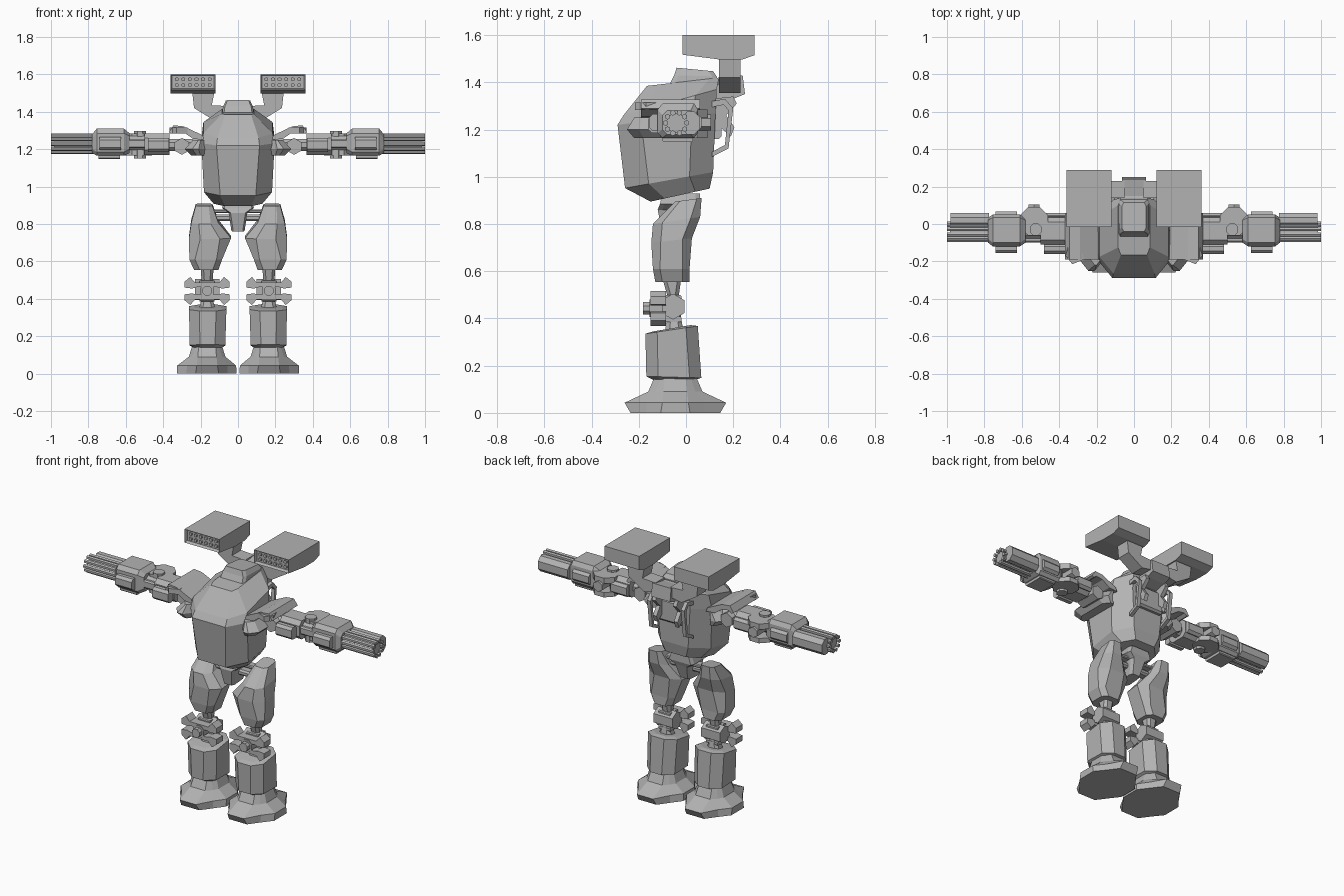
import bpy, bmesh, math

grey = bpy.data.materials.new("plain_grey")
grey.diffuse_color = (0.45, 0.45, 0.45, 1)


def make(name, verts, faces, mirror=False):
    me = bpy.data.meshes.new(name)
    me.from_pydata(verts, [], faces)
    bm = bmesh.new()
    bm.from_mesh(me)
    bmesh.ops.recalc_face_normals(bm, faces=bm.faces)
    bm.to_mesh(me)
    bm.free()
    me.materials.append(grey)
    ob = bpy.data.objects.new(name, me)
    bpy.context.collection.objects.link(ob)
    if mirror:
        m = ob.modifiers.new("mirror", 'MIRROR')
        m.use_mirror_merge = False
    return ob


def loft(name, rings, mirror=False):
    n = len(rings[0])
    verts = [v for r in rings for v in r]
    faces = [list(range(n)), list(range(len(verts) - n, len(verts)))]
    for k in range(len(rings) - 1):
        for i in range(n):
            j = (i + 1) % n
            faces.append([k * n + i, k * n + j, k * n + n + j, k * n + n + i])
    return make(name, verts, faces, mirror)


def ring(x0, x1, y0, y1, z0, z1=None, cx=0.03, cy=0.03):
    # chamfered rectangle whose height runs from z0 (front) to z1 (back)
    z1 = z0 if z1 is None else z1
    pts = [(x0 + cx, y0), (x1 - cx, y0), (x1, y0 + cy), (x1, y1 - cy),
           (x1 - cx, y1), (x0 + cx, y1), (x0, y1 - cy), (x0, y0 + cy)]
    return [(x, y, z0 + (z1 - z0) * (y - y0) / (y1 - y0)) for x, y in pts]


def prism(name, pts, axis, a, b, mirror=False):
    put = {'x': lambda u, v, w: (w, u, v), 'y': lambda u, v, w: (u, w, v),
           'z': lambda u, v, w: (u, v, w)}[axis]
    return loft(name, [[put(u, v, w) for u, v in pts] for w in (a, b)], mirror)


def disc(name, cu, cv, r, n, axis, a, b, mirror=True):
    pts = [(cu + r * math.cos(math.tau * (i + .5) / n),
            cv + r * math.sin(math.tau * (i + .5) / n)) for i in range(n)]
    return prism(name, pts, axis, a, b, mirror)


def block(name, x0, x1, y0, y1, z0, z1, c=0.015, mirror=True):
    # box running along x with chamfered long edges
    pts = [(y0 + c, z0), (y1 - c, z0), (y1, z0 + c), (y1, z1 - c),
           (y1 - c, z1), (y0 + c, z1), (y0, z1 - c), (y0, z0 + c)]
    return prism(name, pts, 'x', x0, x1, mirror)


# torso hull
def hull(w, f, y0, y1, z0, z1, cy):
    return ring(-w, w, y0, y1, z0, z1, w - f, cy)

loft("torso", [hull(.13, .07, -.15, .10, .895, .95, .06),
               hull(.182, .095, -.258, .115, .952, 1.02, .10),
               hull(.196, .115, -.29, .125, 1.22, 1.27, .10),
               hull(.185, .11, -.265, .13, 1.26, 1.37, .09),
               hull(.085, .07, -.165, .14, 1.385, 1.42, .04)])
# raised hood on top and spine behind it
loft("hood", [ring(-.085, .085, -.07, .14, 1.39, 1.39, .01, .02),
              ring(-.08, .08, -.05, .13, 1.43, 1.425, .01, .02),
              ring(-.065, .065, -.04, .115, 1.462, 1.447, .01, .02)])
prism("spine", [(.08, 1.43), (.15, 1.415), (.24, 1.43), (.25, 1.35), (.2, 1.33), (.08, 1.3)],
      'x', -.065, .065)
# back details
block("back_vent", -.09, .09, .11, .15, 1.16, 1.3, .012, False)
prism("back_bracket", [(.11, 1.33), (.2, 1.34), (.215, 1.31), (.17, 1.26), (.205, 1.21),
                       (.19, 1.17), (.11, 1.24)], 'x', .06, .085, True)
prism("back_handle", [(.11, 1.32), (.165, 1.33), (.2, 1.29), (.18, 1.12), (.11, 1.085),
                      (.11, 1.105), (.165, 1.135), (.18, 1.28), (.16, 1.305), (.11, 1.295)],
      'x', .105, .128, True)

# missile pods with recessed fronts and launch tubes
prism("pod_mount", [(.05, 1.37), (.13, 1.355), (.235, 1.42), (.245, 1.51), (.125, 1.51),
                    (.14, 1.435), (.05, 1.43)], 'y', .14, .23, True)
pod = prism("missile_pod", [(-.015, 1.6), (.29, 1.6), (.29, 1.515), (.24, 1.497),
                            (.14, 1.497), (-.015, 1.517)], 'x', .12, .36, True)
bm = bmesh.new()
bm.from_mesh(pod.data)
front = min(bm.faces, key=lambda f: f.calc_center_median().y)
bmesh.ops.inset_region(bm, faces=[front], thickness=.01)
bmesh.ops.translate(bm, verts=front.verts, vec=(0, .02, 0))
bm.to_mesh(pod.data)
bm.free()
for row in range(2):
    for col in range(6):
        disc("launch_tube", .152 + col * .035, 1.543 + row * .031, .011, 6, 'y', -.004, .01)

# pelvis and hip axle
loft("pelvis", [ring(-.035, .035, -.10, .02, .76, .77, .01, .02),
                ring(-.05, .05, -.12, .05, .86, .86, .01, .02),
                ring(-.085, .085, -.11, .06, .885, .885, .01, .02),
                ring(-.07, .07, -.10, .06, .93, .93, .01, .02)])
block("hip_axle", -.17, .17, -.06, .0, .815, .85, .01, False)
block("hip_upper_rod", -.15, .15, -.03, .02, .858, .878, .005, False)

# legs
loft("thigh", [ring(.105, .235, -.13, .015, .555),
               ring(.085, .26, -.14, .015, .61),
               ring(.037, .262, -.147, .025, .72, .74, .06, .04),
               ring(.105, .25, -.14, .06, .80, .83, .04, .04),
               ring(.137, .226, -.045, .066, .895, .91, .02, .02)], True)
loft("knee_link", [ring(.12, .21, -.09, -.01, .34, None, .02, .02),
                   ring(.135, .195, -.08, -.02, .40, None, .015, .015),
                   ring(.135, .195, -.08, -.03, .50, None, .015, .015),
                   ring(.13, .2, -.1, -.02, .57, None, .015, .015)], True)
disc("knee_joint", -.055, .45, .055, 6, 'x', .10, .23)
for s, nm in ((1, "upper_knee_guard"), (-1, "lower_knee_guard")):
    half = [(.11, .02), (.085, .013), (.045, .018), (.045, .05), (.075, .075), (.10, .045)]
    pts = half + [(.33 - x, z) for x, z in reversed(half)]
    prism(nm, [(x, .442 + s * z) for x, z in pts], 'y', -.15, -.085, True)
    block("knee_strut", .125, .205, -.10, -.02, .442 + s * .045 - .012, .442 + s * .045 + .012, .005)
disc("knee_knob", .165, .443, .04, 8, 'y', -.155, -.09)
disc("knee_bolt", .165, .443, .028, 8, 'y', -.183, -.155)
loft("shin", [ring(.085, .235, -.14, .035, .14, None, .035, .035),
              ring(.068, .258, -.168, .065, .155, .148, .055, .05),
              ring(.062, .262, -.172, .05, .335, .368, .055, .05),
              ring(.09, .235, -.14, .02, .345, .372, .04, .04)], True)


# four-toed feet
def foot_ring(z, out, inn, fr, half, nx, ny):
    cx, cy = .165, -.045
    q = [(half, -fr), (nx, -ny), (out, -half), (out, half), (nx, ny), (half, fr),
         (-half, fr), (-nx, ny), (-inn, half), (-inn, -half), (-nx, -ny), (-half, -fr)]
    return [(cx + x, cy + y, z) for x, y in q]

loft("foot", [foot_ring(0, .16, .158, .19, .062, .11, .125),
              foot_ring(.043, .16, .155, .215, .055, .108, .12),
              foot_ring(.09, .098, .098, .115, .05, .08, .085),
              foot_ring(.148, .08, .08, .09, .045, .062, .065)], True)

# shoulders
loft("shoulder_bracket", [ring(.17, .25, -.22, .05, 1.165, None, .03, .04),
                          ring(.17, .285, -.25, .06, 1.20, None, .04, .05),
                          ring(.17, .24, -.22, .05, 1.25, None, .03, .04)], True)
prism("shoulder_pad", [(.18, 1.25), (.19, 1.275), (.29, 1.322), (.345, 1.328), (.37, 1.29),
                       (.355, 1.283), (.335, 1.297), (.29, 1.29), (.24, 1.255)],
      'y', -.19, .06, True)
prism("pad_flap", [(.27, -.19), (.33, -.215), (.365, -.17), (.35, -.11), (.28, -.11)],
      'z', 1.283, 1.315, True)
block("shoulder_axle", .17, .40, -.075, .0, 1.19, 1.255, .02)
disc("shoulder_joint", .30, 1.215, .045, 6, 'y', -.11, .03)

# upper arms
block("upper_arm", .365, .50, -.11, .035, 1.17, 1.285, .025)
block("upper_arm_core", .40, .62, -.08, .02, 1.195, 1.27, .02)
for y0, y1 in ((-.16, -.105), (.025, .06)):
    block("upper_arm_tab", .37, .48, y0, y1, 1.185, 1.26, .015)
for y0, y1 in ((-.156, -.105), (.03, .066)):
    block("forearm_tab", .625, .74, y0, y1, 1.195, 1.265, .015)
# elbow
for z0, z1 in ((1.165, 1.195), (1.25, 1.285)):
    disc("elbow_plate", .535, .015, .082, 8, 'z', z0, z1)
disc("elbow_pin", .525, -.03, .035, 8, 'z', 1.15, 1.297)
disc("elbow_knob", .535, 1.23, .033, 6, 'y', .02, .105)
block("elbow_fin", .47, .60, -.10, -.07, 1.205, 1.255, .008)

# forearms
loft("forearm", [[(x, y, z) for y, z in q] for x, q in (
    (.58, [(-.08, 1.18), (.02, 1.18), (.035, 1.2), (.035, 1.27), (.02, 1.285), (-.08, 1.285), (-.1, 1.27), (-.1, 1.2)]),
    (.61, [(-.1, 1.165), (.035, 1.165), (.05, 1.185), (.05, 1.285), (.035, 1.31), (-.1, 1.31), (-.12, 1.285), (-.12, 1.185)]),
    (.755, [(-.1, 1.165), (.035, 1.165), (.05, 1.185), (.05, 1.285), (.035, 1.31), (-.1, 1.31), (-.12, 1.285), (-.12, 1.185)]),
    (.78, [(-.08, 1.18), (.02, 1.18), (.035, 1.2), (.035, 1.26), (.02, 1.28), (-.08, 1.28), (-.1, 1.26), (-.1, 1.2)]))], True)
block("forearm_underplate", .63, .745, -.10, .03, 1.148, 1.17, .005)
# rotary guns
block("gun_cover", .775, .98, -.02, .06, 1.18, 1.277, .025)
disc("gun_core", -.042, 1.228, .042, 12, 'x', .76, .985)
for i in range(10):
    a = math.tau * i / 10
    disc("gun_barrel", -.042 + .045 * math.cos(a), 1.228 + .045 * math.sin(a),
         .012, 6, 'x', .76, 1.0)
